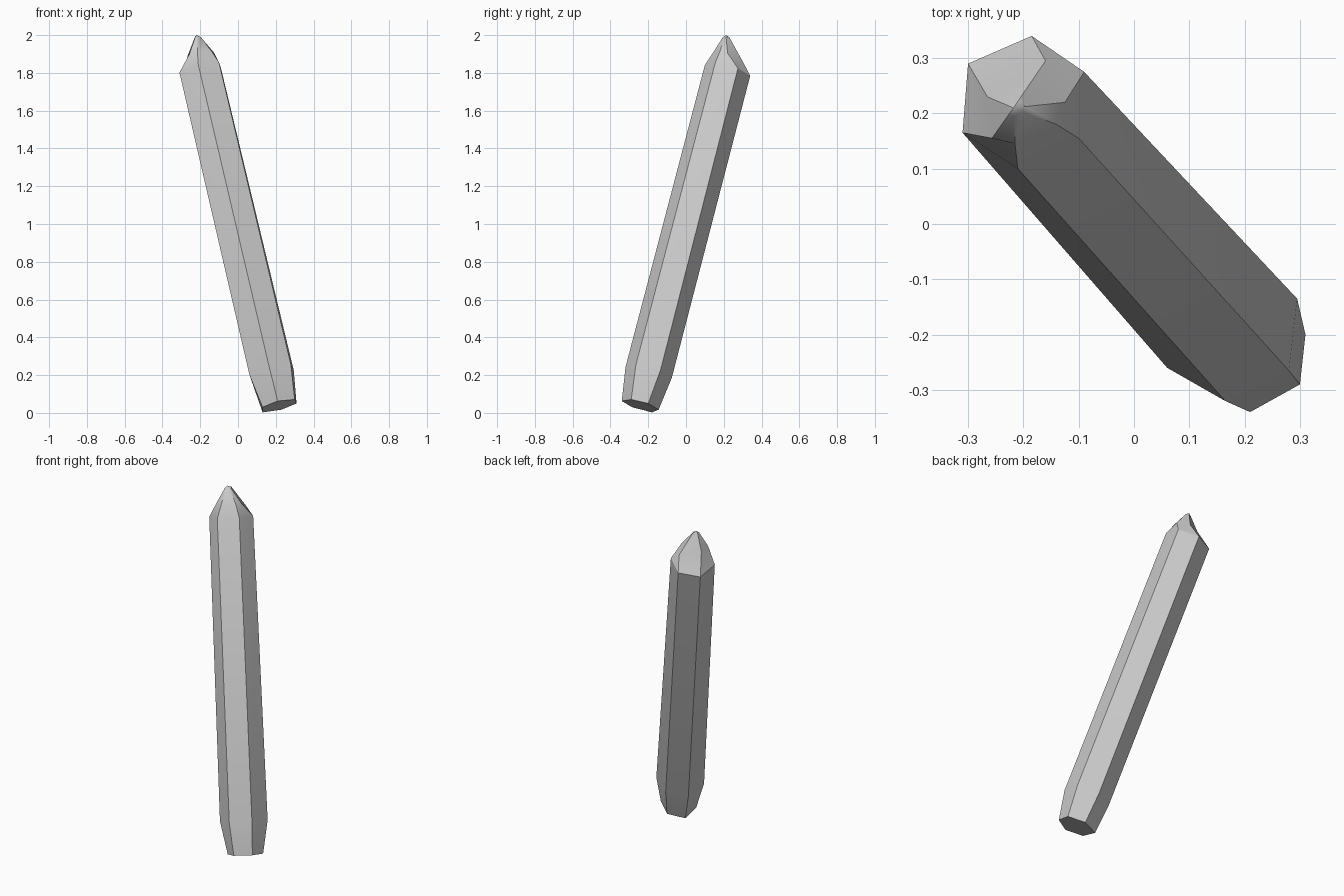
import bpy, bmesh, math
from mathutils import Vector

cube = bpy.data.objects.get("Cube")
if cube:
    bpy.data.objects.remove(cube, do_unlink=True)

# Single stone grey
grey = bpy.data.materials.new("stone grey")
grey.use_nodes = True
colour = (0.6, 0.6, 0.6, 1)
grey.diffuse_color = colour
grey.node_tree.nodes["Principled BSDF"].inputs["Base Color"].default_value = colour

AXIS = Vector((0.375, -0.417, -1.605))


def cut_ring(points, z):
    """Hexagon lying in the plane square to the leaning axis, centred at height z."""
    cx = sum(p[0] for p in points) / len(points)
    cy = sum(p[1] for p in points) / len(points)
    return [Vector((x, y, z - (AXIS.x * (x - cx) + AXIS.y * (y - cy)) / AXIS.z))
            for x, y in points]


# Cross-sections from the blunt base to the upper shoulder
base = cut_ring([(0.13, -0.285), (0.21, -0.34), (0.30, -0.29),
                 (0.31, -0.20), (0.23, -0.145), (0.13, -0.18)], 0.039)
lower_shoulder = cut_ring([(0.06, -0.26), (0.165, -0.32), (0.28, -0.265),
                           (0.295, -0.135), (0.19, -0.075), (0.075, -0.13)], 0.215)
upper_shoulder = cut_ring([(-0.31, 0.165), (-0.21, 0.10), (-0.10, 0.155),
                           (-0.09, 0.275), (-0.185, 0.34), (-0.30, 0.29)], 1.813)

# Irregular chipped facets of the point
chipped = [Vector(p) for p in [(-0.257, 0.155, 1.90), (-0.215, 0.145, 1.91),
                               (-0.14, 0.18, 1.915), (-0.125, 0.22, 1.905),
                               (-0.16, 0.295, 1.87), (-0.265, 0.23, 1.895)]]
apex = Vector((-0.218, 0.21, 2.0))
tip = [apex.lerp(p, 0.22) for p in chipped]
for p in tip:
    p.z = 1.99

# Skin the rings into one closed shaft
bm = bmesh.new()
rings = [[bm.verts.new(p) for p in ring]
         for ring in (base, lower_shoulder, upper_shoulder, chipped, tip)]
for low, high in zip(rings, rings[1:]):
    for i in range(6):
        j = (i + 1) % 6
        bm.faces.new((low[i], low[j], high[j], high[i]))
bm.faces.new(rings[0][::-1])
top = bm.verts.new(apex)
for i in range(6):
    bm.faces.new((rings[-1][i], rings[-1][(i + 1) % 6], top))
bmesh.ops.recalc_face_normals(bm, faces=bm.faces)

mesh = bpy.data.meshes.new("pointed_shaft")
bm.to_mesh(mesh)
bm.free()
mesh.materials.append(grey)
shaft = bpy.data.objects.new("pointed_shaft", mesh)
bpy.context.collection.objects.link(shaft)

# Soft facets, crisp long edges
bpy.context.view_layer.objects.active = shaft
shaft.select_set(True)
bpy.ops.object.shade_smooth_by_angle(angle=math.radians(30))
